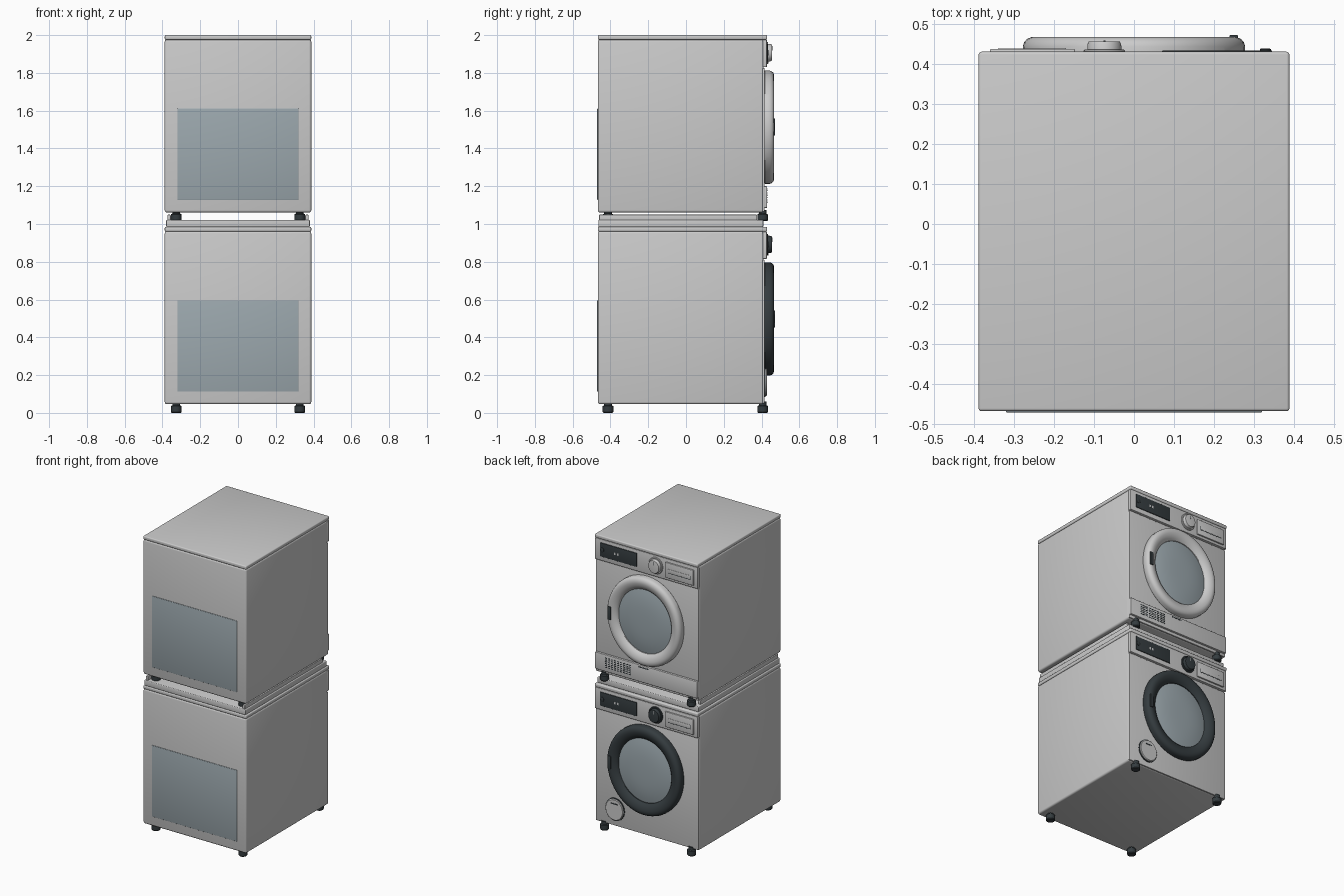
import bpy, bmesh, math

if "Cube" in bpy.data.objects:
    bpy.data.objects.remove(bpy.data.objects["Cube"])


def material(name, rgb):
    m = bpy.data.materials.new(name)
    m.diffuse_color = (*rgb, 1)
    m.use_nodes = True
    m.node_tree.nodes["Principled BSDF"].inputs["Base Color"].default_value = m.diffuse_color
    return m


DARK = material("dark_plastic", (0.035, 0.045, 0.05))
GLASS = material("blue_grey_glass", (0.33, 0.39, 0.42))
TRIM = material("pale_trim", (0.6, 0.6, 0.6))


def finish(bm, name, mat):
    bmesh.ops.recalc_face_normals(bm, faces=bm.faces)
    mesh = bpy.data.meshes.new(name)
    bm.to_mesh(mesh)
    bm.free()
    ob = bpy.data.objects.new(name, mesh)
    bpy.context.collection.objects.link(ob)
    if mat:
        mesh.materials.append(mat)
    bpy.ops.object.select_all(action='DESELECT')
    ob.select_set(True)
    bpy.context.view_layer.objects.active = ob
    bpy.ops.object.shade_smooth_by_angle(angle=math.radians(35))
    return ob


def add_box(bm, x, y, z):
    r = bmesh.ops.create_cube(bm, size=1)
    for v in r['verts']:
        for i, (a, b) in enumerate((x, y, z)):
            v.co[i] = (a + b) / 2 + v.co[i] * (b - a)


def box(name, x, y, z, bevel=0.0, mat=None, segs=3):
    bm = bmesh.new()
    add_box(bm, x, y, z)
    if bevel:
        bmesh.ops.bevel(bm, geom=bm.edges[:], offset=bevel, segments=segs,
                        profile=0.5, affect='EDGES')
    return finish(bm, name, mat)


def lathe(name, profile, cx, cz, mat=None, axis='Y', stretch=1.08, n=64, cy=0.0):
    """Spin (radius, depth) points round Y (slightly tall ellipse) or round Z."""
    bm = bmesh.new()
    rings = []
    for r, d in profile:
        ring = []
        for k in range(n if r > 0 else 1):
            a = 2 * math.pi * k / n
            u, w = r * math.cos(a), r * math.sin(a)
            co = (cx + u, d, cz + w * stretch) if axis == 'Y' else (cx + u, cy + w, cz + d)
            ring.append(bm.verts.new(co))
        rings.append(ring)
    for p, q in zip(rings, rings[1:]):
        for k in range(n):
            j = (k + 1) % n
            face = [p[k % len(p)], p[j % len(p)], q[j % len(q)], q[k % len(q)]]
            bm.faces.new(list(dict.fromkeys(face)))
    return finish(bm, name, mat)


def appliance(tag, z, ring_mat, knob_mat):
    # Cabinet, lid, front and rear panels
    box(tag + "_cabinet", (-.388, .388), (-.467, .411), (z + .046, z + .962), .012)
    box(tag + "_front_panel", (-.386, .386), (.405, .416), (z + .05, z + .81), .003)
    box(tag + "_lid", (-.388, .388), (-.467, .43), (z + .96, z + .985), .007)
    box(tag + "_rear_panel", (-.32, .32), (-.47, -.46), (z + .112, z + .596), .002, GLASS)

    # Feet
    for sx in (-1, 1):
        for cy in (-.413, .406):
            lathe(tag + "_foot", [(0, 0), (.024, 0), (.028, .005), (.028, .036),
                                  (.02, .04), (.02, .06), (0, .06)],
                  sx * .327, z, DARK, 'Z', n=24, cy=cy)

    # Control strip with display, button, knob and drawer
    box(tag + "_control_strip", (-.386, .386), (.405, .428), (z + .815, z + .96), .004)
    box(tag + "_display", (.07, .345), (.42, .433), (z + .845, z + .938), .002, DARK)
    for i in range(2):
        x = .205 + i * .022
        box(tag + "_display_mark", (x, x + .012), (.43, .4336), (z + .884, z + .9), 0, TRIM)
    zk = z + .892
    lathe(tag + "_power_button", [(.014, .43), (.014, .436), (.011, .438), (0, .438)],
          .328, zk, DARK, n=24)
    lathe(tag + "_knob_bezel", [(.052, .42), (.052, .432), (.049, .435), (0, .435)],
          -.074, zk, DARK if knob_mat else None)
    lathe(tag + "_knob", [(.043, .43), (.042, .449), (.039, .455), (.034, .456), (0, .456)],
          -.074, zk, knob_mat)
    box(tag + "_knob_pointer", (-.0765, -.0715), (.45, .4575), (zk + .012, zk + .036), 0,
        TRIM if knob_mat else DARK)
    box(tag + "_drawer", (-.36, -.147), (.42, .437), (z + .833, z + .938), .004)
    box(tag + "_drawer_grip_recess", (-.34, -.17), (.43, .4375), (z + .868, z + .896), .0005, DARK)
    box(tag + "_drawer_grip", (-.338, -.172), (.43, .4385), (z + .872, z + .897), .001)

    # Door ring, domed glass and handle
    zd = z + .4975
    lathe(tag + "_door_ring",
          [(.272, .41), (.2775, .418), (.2775, .443), (.274, .454), (.267, .462),
           (.255, .467), (.242, .467), (.225, .462), (.21, .453), (.2, .442), (.197, .42)],
          0, zd, ring_mat, n=80)
    lathe(tag + "_door_glass",
          [(.2, .437), (.17, .444), (.13, .45), (.09, .4535), (.045, .455), (0, .4555)],
          0, zd, GLASS, n=80)
    box(tag + "_door_handle", (.238, .26), (.455, .472), (zd - .045, zd + .045), .003, DARK)


LOW, HIGH = 0.0, 1.015
appliance("washer", LOW, DARK, DARK)
appliance("dryer", HIGH, None, None)

# Washer drain filter cover
lathe("filter_rim", [(.071, .41), (.071, .42), (.068, .422), (0, .422)], .24, .162, DARK, n=48)
lathe("filter_cover", [(.067, .41), (.067, .426), (.063, .43), (0, .43)], .24, .162, n=48)
box("filter_grip", (.215, .265), (.425, .4315), (.2, .207), 0, DARK)

# Dryer kick panel and vent slots
box("kick_panel", (-.384, .384), (.405, .43), (1.085, 1.2), .004)
vent = bmesh.new()
for row in range(6):
    for col in range(9):
        x, zz = .112 + col * .0225, 1.112 + row * .0125
        add_box(vent, (x, x + .017), (.425, .4308), (zz, zz + .006))
finish(vent, "vent_slots", DARK)
box("kick_panel_latch", (-.02, .055), (.425, .4312), (1.182, 1.189), 0, DARK)

# Stacking tray between the machines
box("stacking_plate", (-.38, .38), (-.464, .41), (.984, 1.022), .005)
for s in (-1, 1):
    box("stacking_rail", tuple(sorted((s * .356, s * .373))), (-.46, .376), (1.018, 1.049), .003)
